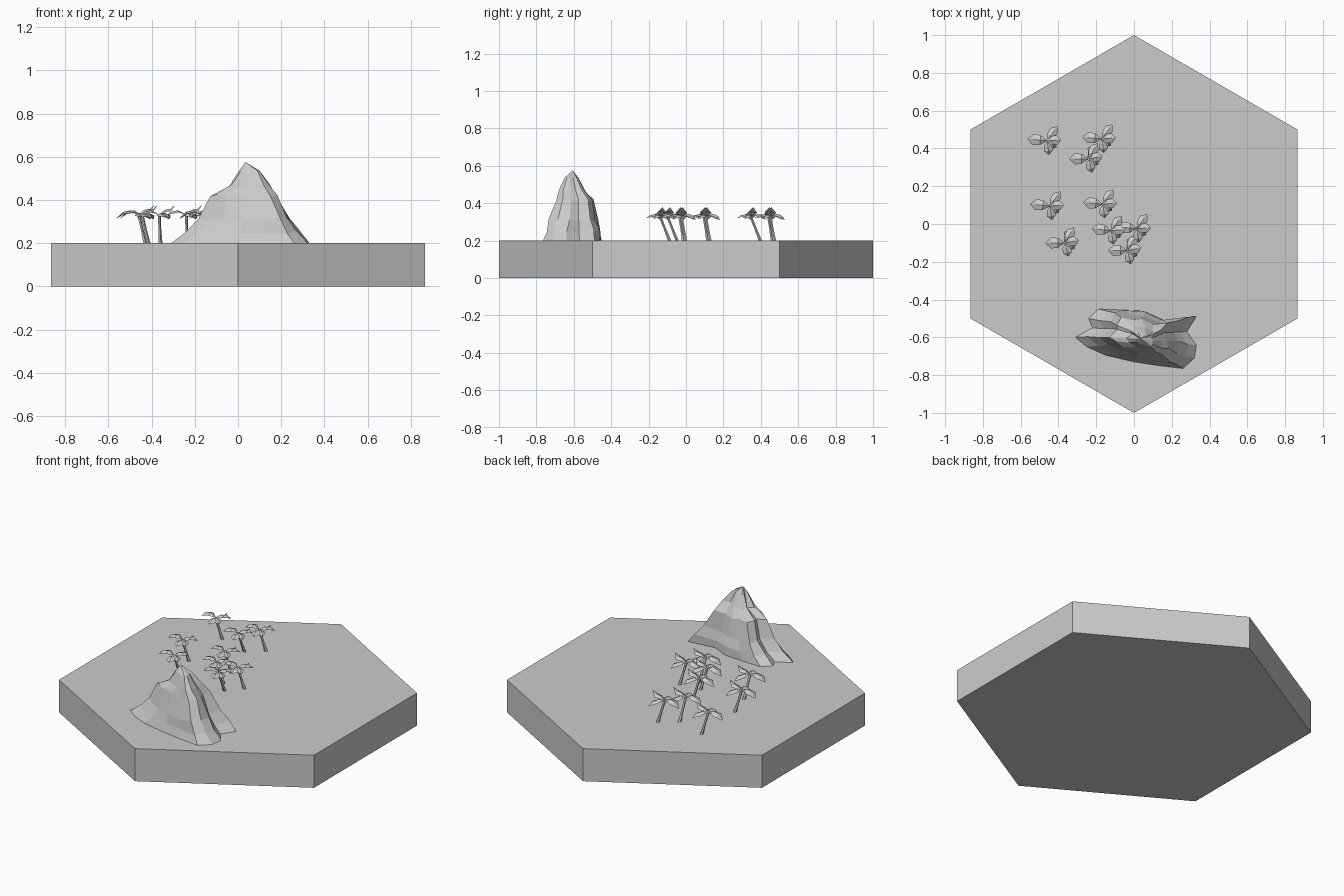
import bpy, bmesh, math, random
from mathutils import Vector

if "Cube" in bpy.data.objects:
    bpy.data.objects.remove(bpy.data.objects["Cube"])
random.seed(4)

stone = bpy.data.materials.new("light_grey")
stone.use_nodes = True
stone.diffuse_color = (0.6, 0.6, 0.6, 1)
stone.node_tree.nodes["Principled BSDF"].inputs["Base Color"].default_value = (0.6, 0.6, 0.6, 1)


def make_object(name, bm, recalc=True):
    if recalc:
        bmesh.ops.recalc_face_normals(bm, faces=bm.faces)
    mesh = bpy.data.meshes.new(name)
    bm.to_mesh(mesh)
    bm.free()
    mesh.materials.append(stone)
    obj = bpy.data.objects.new(name, mesh)
    bpy.context.collection.objects.link(obj)
    return obj


def bridge(bm, low, high):
    n = len(low)
    for i in range(n):
        j = (i + 1) % n
        bm.faces.new((low[i], low[j], high[j], high[i]))


# Hexagonal ground tile
GROUND = 0.2
bm = bmesh.new()
bmesh.ops.create_cone(bm, cap_ends=True, segments=6, radius1=1, radius2=1, depth=GROUND)
bmesh.ops.translate(bm, verts=bm.verts, vec=(0, 0, GROUND / 2))
make_object("ground_tile", bm)

# Rocky mountain: a jagged footprint shrunk ring by ring to the peak
footprint = [(-.31, -.6), (-.25, -.65), (-.15, -.695), (0, -.73), (.13, -.75), (.26, -.765),
             (.32, -.71), (.33, -.64), (.28, -.57), (.33, -.49), (.16, -.51), (.05, -.46),
             (-.07, -.455), (-.19, -.45), (-.24, -.5), (-.22, -.55)]
# Each ring: height, then left, right, front and back limits
rings = [(.2, -.31, .33, -.765, -.45), (.25, -.24, .285, -.75, -.46),
         (.31, -.175, .24, -.73, -.475), (.42, -.13, .18, -.7, -.5),
         (.47, -.04, .145, -.68, -.54), (.535, .005, .1, -.65, -.575)]
x0, x1, y0, y1 = rings[0][1:]
bm = bmesh.new()
previous = None
for level, (z, left, right, front, back) in enumerate(rings):
    rough = 0.007 if 0 < level < 5 else 0
    row = []
    for x, y in footprint:
        px = left + (x - x0) / (x1 - x0) * (right - left)
        py = front + (y - y0) / (y1 - y0) * (back - front)
        row.append(bm.verts.new((px + random.uniform(-rough, rough),
                                 py + random.uniform(-rough, rough),
                                 z + random.uniform(-rough, rough))))
    if previous:
        bridge(bm, previous, row)
    previous = row
peak = bm.verts.new((.035, -.605, .575))
for i, v in enumerate(previous):
    bm.faces.new((v, previous[(i + 1) % len(previous)], peak))
make_object("mountain", bm)


# Palm trees
def add_trunk(bm, foot, top):
    rows = []
    for t, radius in ((0, .010), (.5, .007), (1, .008)):
        c = foot.lerp(top, t)
        rows.append([bm.verts.new(c + Vector((math.cos(a), math.sin(a), 0)) * radius)
                     for a in (math.tau * k / 5 for k in range(5))])
    bridge(bm, rows[0], rows[1])
    bridge(bm, rows[1], rows[2])
    bm.faces.new(rows[2])


def add_leaf(bm, centre, angle, length, width, mid_rise, tip_rise):
    along = Vector((math.cos(angle), math.sin(angle), 0))
    side = Vector((-along.y, along.x, 0))
    up = Vector((0, 0, 1))
    root = bm.verts.new(centre)
    tip = bm.verts.new(centre + along * length + up * tip_rise)
    ribs, lefts, rights = [], [], []
    for t, w in ((.35, .85), (.7, 1)):
        rise = mid_rise + (tip_rise - mid_rise) * max(0, t - .5)
        c = centre + along * length * t + up * rise
        ribs.append(bm.verts.new(c))
        lefts.append(bm.verts.new(c + side * width * w - up * .010))
        rights.append(bm.verts.new(c - side * width * w - up * .010))
    for edge, flip in ((lefts, 1), (rights, -1)):
        for face in ((root, ribs[0], edge[0]), (ribs[0], ribs[1], edge[1], edge[0]),
                     (ribs[1], tip, edge[1])):
            bm.faces.new(face[::flip])


# Leaves: direction in degrees, length, half width, middle rise, tip rise
leaves = [(174, .105, .030, .020, -.020), (55, .095, .024, .012, -.022),
          (5, .075, .026, .022, .046), (-82, .075, .024, .008, -.012),
          (-35, .06, .022, .006, -.015)]
straight = [(-.46, .44), (-.17, .45), (-.445, .095), (-.165, .105), (-.12, -.035), (.015, -.025)]
leaning = [(-.24, .345), (-.365, -.1), (-.035, -.14)]
palms = [(p, (.03, .022)) for p in straight] + [(p, (.005, .052)) for p in leaning]
for number, ((x, y), (dx, dy)) in enumerate(palms, 1):
    turn = 0 if dx > dy else math.radians(6)
    crown = Vector((x, y, .332))
    bm = bmesh.new()
    add_trunk(bm, Vector((x + dx, y + dy, GROUND)), crown)
    make_object(f"palm_trunk_{number}", bm)
    bm = bmesh.new()
    for degrees, *shape in leaves:
        add_leaf(bm, crown, math.radians(degrees) + turn, *shape)
    make_object(f"palm_leaves_{number}", bm, recalc=False)
